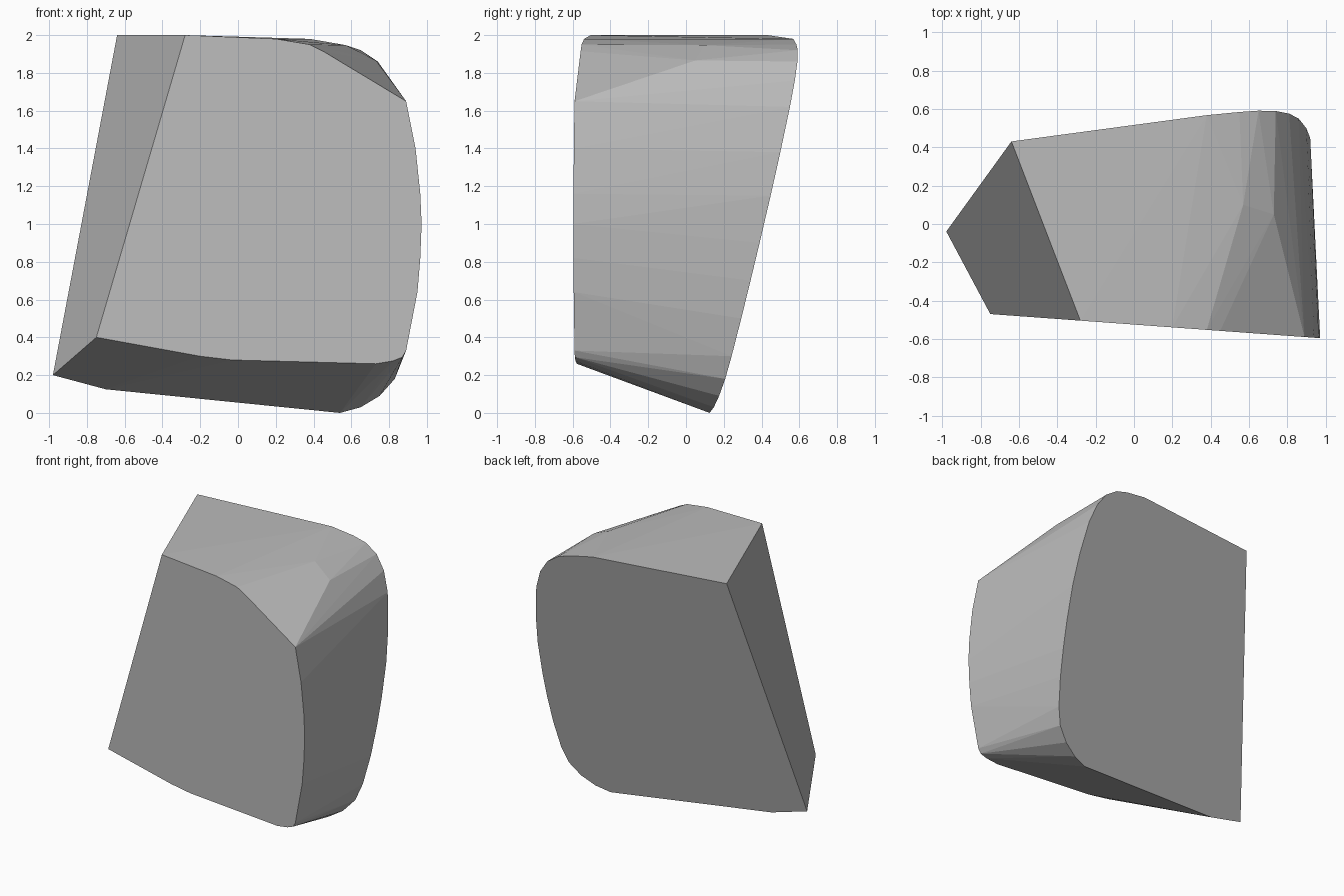
import bpy, bmesh, math

if "Cube" in bpy.data.objects:
    bpy.data.objects.remove(bpy.data.objects["Cube"])

# Outlines as (x, z), each lying on a slanted flat face
FRONT = [(-0.75, 0.40), (-0.28, 2.0), (0.2, 1.98), (0.38, 1.95), (0.45, 1.915),
         (0.89, 1.65), (0.94, 1.40), (0.965, 1.16), (0.972, 1.0), (0.965, 0.82),
         (0.95, 0.64), (0.89, 0.33), (0.87, 0.295), (0.82, 0.275), (0.73, 0.26),
         (-0.03, 0.28), (-0.20, 0.30)]
BACK = [(-0.98, 0.20), (-0.64, 2.0), (0.38, 1.98), (0.55, 1.95), (0.65, 1.92),
        (0.74, 1.86), (0.81, 1.76), (0.86, 1.62), (0.90, 1.38), (0.92, 1.15),
        (0.922, 0.9), (0.915, 0.7), (0.90, 0.5), (0.87, 0.30), (0.83, 0.18),
        (0.75, 0.09), (0.65, 0.03), (0.54, 0.0), (-0.70, 0.125)]
# Extra bulge on the rounded upper corner
SHOULDER = [(0.57, 0.10, 1.947), (0.73, 0.05, 1.866)]

points = [(x, -0.525 - 0.073 * x, z) for x, z in FRONT]
points += [(x, 0.05 + 0.139 * x + 0.235 * z, z) for x, z in BACK]
points += SHOULDER

# Stone block: skin the outlines with a hull, then merge coplanar triangles
bm = bmesh.new()
for p in points:
    bm.verts.new(p)
hull = bmesh.ops.convex_hull(bm, input=bm.verts[:])
bmesh.ops.delete(bm, geom=list({v for v in bm.verts if not v.link_faces}), context='VERTS')
bmesh.ops.dissolve_limit(bm, angle_limit=math.radians(1.0),
                         verts=bm.verts[:], edges=bm.edges[:])
bmesh.ops.recalc_face_normals(bm, faces=bm.faces[:])

mesh = bpy.data.meshes.new("stone_block")
bm.to_mesh(mesh)
bm.free()
block = bpy.data.objects.new("stone_block", mesh)
bpy.context.collection.objects.link(block)

# Plain grey
grey = bpy.data.materials.new("stone_grey")
grey.diffuse_color = (0.5, 0.5, 0.5, 1)
grey.use_nodes = True
grey.node_tree.nodes["Principled BSDF"].inputs["Base Color"].default_value = grey.diffuse_color
mesh.materials.append(grey)
